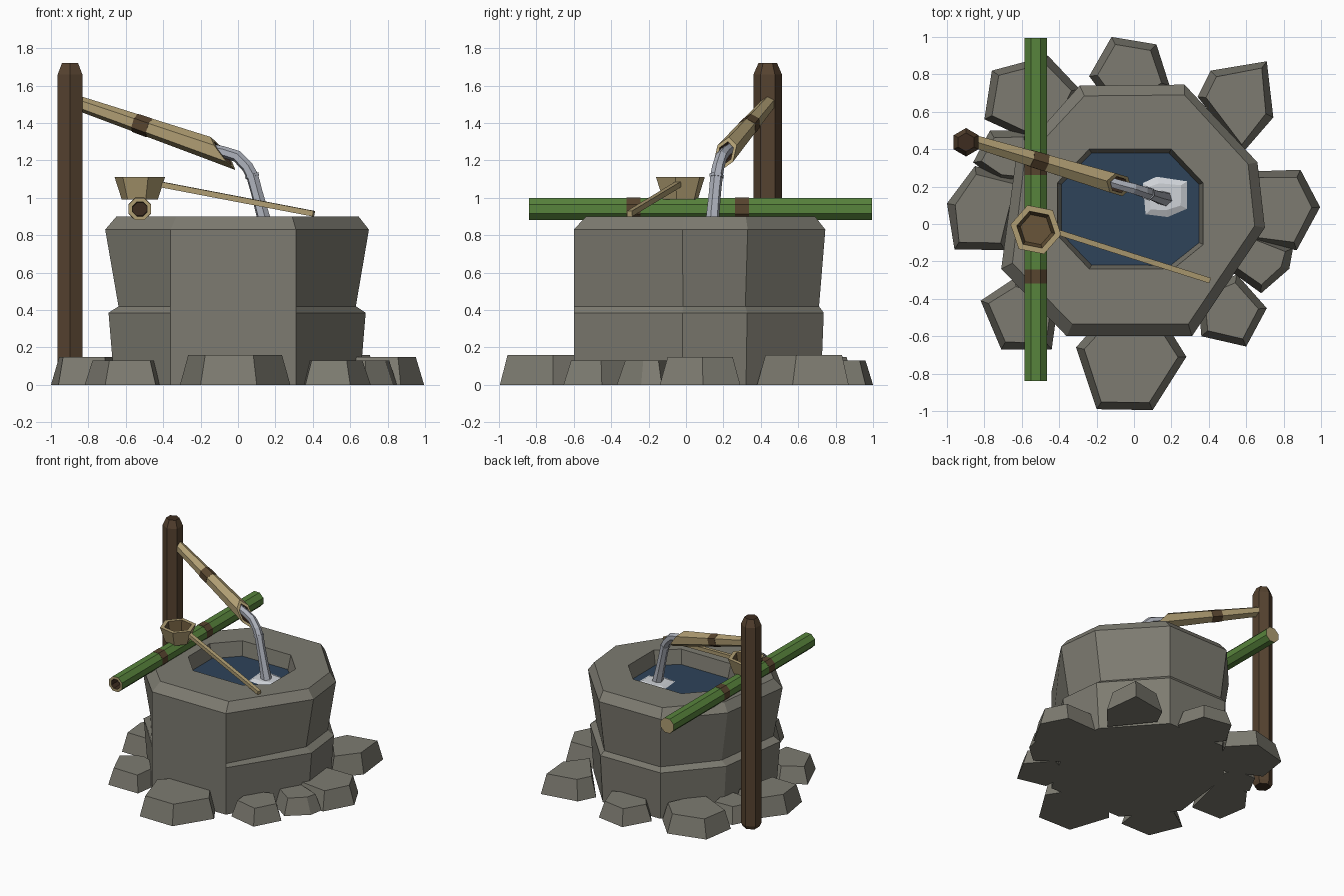
import bpy, bmesh, math
from mathutils import Vector as V

if "Cube" in bpy.data.objects:
    bpy.data.objects.remove(bpy.data.objects["Cube"])


def material(name, r, g, b):
    m = bpy.data.materials.new(name)
    m.diffuse_color = tuple((c / 255) ** 2.2 for c in (r, g, b)) + (1,)
    m.use_nodes = True
    m.node_tree.nodes["Principled BSDF"].inputs["Base Color"].default_value = m.diffuse_color
    return m


STONE = material("stone", 124, 122, 112)
GREEN = material("green bamboo", 88, 130, 62)
TAN = material("dry bamboo", 174, 156, 114)
POST = material("post wood", 86, 68, 51)
BAND = material("binding", 88, 70, 50)
DARK = material("dark hollow", 64, 48, 37)
CUP = material("cup inside", 104, 86, 60)
WATER = material("water", 50, 69, 90)
STREAM = material("pouring water", 172, 176, 186)
FOAM = material("foam", 205, 209, 214)


def loft(name, rings, mats, caps=(0, 0), bands=None):
    """Skin a row of equal rings; bands gives the material of each strip."""
    bm = bmesh.new()
    rows = [[bm.verts.new(p) for p in ring] for ring in rings]
    n = len(rows[0])
    for k in range(len(rows) - 1):
        for i in range(n):
            j = (i + 1) % n
            f = bm.faces.new((rows[k][i], rows[k][j], rows[k + 1][j], rows[k + 1][i]))
            f.material_index = bands[k] if bands else 0
    for row, c in ((rows[0][::-1], caps[0]), (rows[-1], caps[1])):
        bm.faces.new(row).material_index = c
    bmesh.ops.recalc_face_normals(bm, faces=bm.faces)
    me = bpy.data.meshes.new(name)
    bm.to_mesh(me)
    bm.free()
    for m in mats:
        me.materials.append(m)
    ob = bpy.data.objects.new(name, me)
    bpy.context.collection.objects.link(ob)
    return ob


def ring(c, axis, r, n, turn=0.0, slant=0.0):
    """Regular ring about an axis; turn in degrees, slant gives a diagonal cut."""
    c, a = V(c), V(axis).normalized()
    if abs(a.z) > 0.99:
        side, up = V((1, 0, 0)), V((0, 1, 0))
    else:
        side = a.cross(V((0, 0, 1))).normalized()
        up = side.cross(a)
    pts = []
    for i in range(n):
        t = math.radians(turn) + math.tau * i / n
        pts.append(c + side * r * math.cos(t) + up * r * math.sin(t)
                   - a * slant * r * math.sin(t))
    return pts


def flat(outline, z):
    return [V((x, y, z)) for x, y in outline]


# Stone basin: uneven octagon whose front edge stays upright
BASIN = [(-.36, -.60), (.31, -.60), (.70, -.02), (.66, .33),
         (.27, .745), (-.29, .74), (-.63, .36), (-.71, -.24)]
RIM = [(-.33, -.535), (.29, -.535), (.645, -.01), (.61, .32),
       (.27, .69), (-.265, .685), (-.585, .34), (-.65, -.21)]
HOLE = [(-.24, -.24), (.21, -.24), (.37, -.11), (.37, .22),
        (.20, .40), (-.24, .40), (-.41, .22), (-.41, -.06)]


def basin_ring(s, z_front, z):
    return [V((x, y, z_front)) if y < -.5 else
            V((x * s, .07 + (y - .07) * (.5 + s / 2), z)) for x, y in BASIN]


def shrink(outline, d):
    cx = sum(p[0] for p in outline) / len(outline)
    cy = sum(p[1] for p in outline) / len(outline)
    out = []
    for x, y in outline:
        v = V((x - cx, y - cy))
        v *= 1 - d / v.length
        out.append((cx + v.x, cy + v.y))
    return out


loft("stone_basin",
     [basin_ring(.93, 0, 0), basin_ring(.975, .385, .385), basin_ring(.90, .42, .42),
      basin_ring(1, .83, .83), flat(RIM, .9), flat(HOLE, .9),
      flat(shrink(HOLE, .03), .75)], [STONE])
loft("basin_water", [flat(shrink(HOLE, .026), .755), flat(shrink(HOLE, .024), .785)], [WATER])

# Foam patch where the water lands
SPLASH = [(.06, .05), (.18, .035), (.285, .08), (.285, .23), (.12, .255), (.045, .22)]
loft("foam_patch", [flat(SPLASH, .784), flat(shrink(SPLASH, .04), .80)], [FOAM])


# Foot stones: tapered blocks around the basin
def rock(h, *outline):
    loft("foot_stone", [flat(outline, 0), flat(shrink(outline, .045), h)], [STONE])


rock(.15, (-.46, .90), (-.76, .82), (-.80, .56), (-.45, .40), (-.29, .72))
rock(.13, (-.12, 1.0), (-.24, .79), (-.08, .58), (.19, .74), (.12, .96))
rock(.16, (.41, .82), (.34, .68), (.58, .38), (.745, .57), (.71, .87))
rock(.15, (.60, .28), (.89, .29), (.995, .09), (.87, -.14), (.60, -.10))
rock(.13, (.55, -.02), (.85, -.13), (.83, -.24), (.68, -.37), (.50, -.24))
rock(.13, (.55, -.27), (.71, -.45), (.60, -.655), (.36, -.60), (.34, -.36))
rock(.16, (-.31, -.66), (-.15, -.48), (.15, -.50), (.28, -.71), (.10, -.995), (-.20, -.99))
rock(.13, (-.82, -.41), (-.64, -.29), (-.40, -.38), (-.44, -.67), (-.71, -.67))
rock(.15, (-1.0, .11), (-.85, .31), (-.60, .24), (-.69, -.14), (-.96, -.135))
rock(.13, (-.86, .33), (-.77, .50), (-.56, .50), (-.52, .22), (-.72, .22))

# Upright post with chamfered top
UP = (0, 0, 1)
loft("post", [ring((-.898, .437, z), UP, r, 6, 30)
              for z, r in ((0, .062), (.03, .076), (1.66, .076), (1.72, .05))],
     [POST, DARK], (1, 1))

# Green crossbar, hollow at its front end, with two bindings
ALONG = (0, 1, 0)


def bar(y, r):
    return ring((-.525, y, .94), ALONG, r, 8, 22.5)


loft("crossbar", [bar(-.76, .038), bar(-.84, .042), bar(-.84, .064), bar(.995, .064)],
     [GREEN, TAN, DARK], (2, 1), [2, 1, 0])
for y in (-.28, .30):
    loft("crossbar_binding", [bar(y - .037, .066), bar(y + .037, .066)], [BAND])

# Bamboo spout with a diagonal open end and a binding
S, E = V((-.865, .445, 1.51)), V((-.08, .21, 1.237))
A = E - S


def spout(t, r, slant=0.0):
    return ring(S + A * t, A, r, 6, 30, slant)


loft("spout", [spout(0, .039), spout(1, .062, 1.5), spout(1, .044, 1.5), spout(.8, .042)],
     [TAN, DARK], (0, 1), [0, 0, 1])
loft("spout_binding", [spout(.40, .051), spout(.50, .053)], [BAND])

# Pouring stream
PATH = [((-.16, .234, 1.262), .030), ((-.08, .21, 1.246), .030), ((-.005, .19, 1.222), .032),
        ((.05, .172, 1.165), .033), ((.077, .163, 1.115), .034), ((.10, .155, 1.03), .033),
        ((.135, .143, .90), .036), ((.165, .135, .785), .042)]
rings = []
for i, (p, r) in enumerate(PATH):
    d = V(PATH[min(i + 1, 7)][0]) - V(PATH[max(i - 1, 0)][0])
    rings.append(ring(p, d, r, 6, 30))
loft("water_stream", rings, [STREAM])
loft("stream_ripple", [ring((.073, .164, 1.125), (.3, -.1, -1), .039, 6, 30),
                       ring((.077, .163, 1.11), (.3, -.1, -1), .039, 6, 30)], [STREAM])

# Ladle: hexagonal cup and long handle resting on the rim
loft("ladle_cup", [ring((-.525, -.03, z), UP, r, 6, -11.3)
                   for z, r in ((.99, .098), (1.112, .138), (1.112, .104), (1.02, .085))],
     [TAN, CUP], (0, 1), [0, 0, 1])
H0, H1 = V((-.42, -.04, 1.073)), V((.405, -.302, .915))
loft("ladle_handle", [ring(H0, H1 - H0, .021, 4, 45), ring(H1, H1 - H0, .021, 4, 45)], [TAN])
